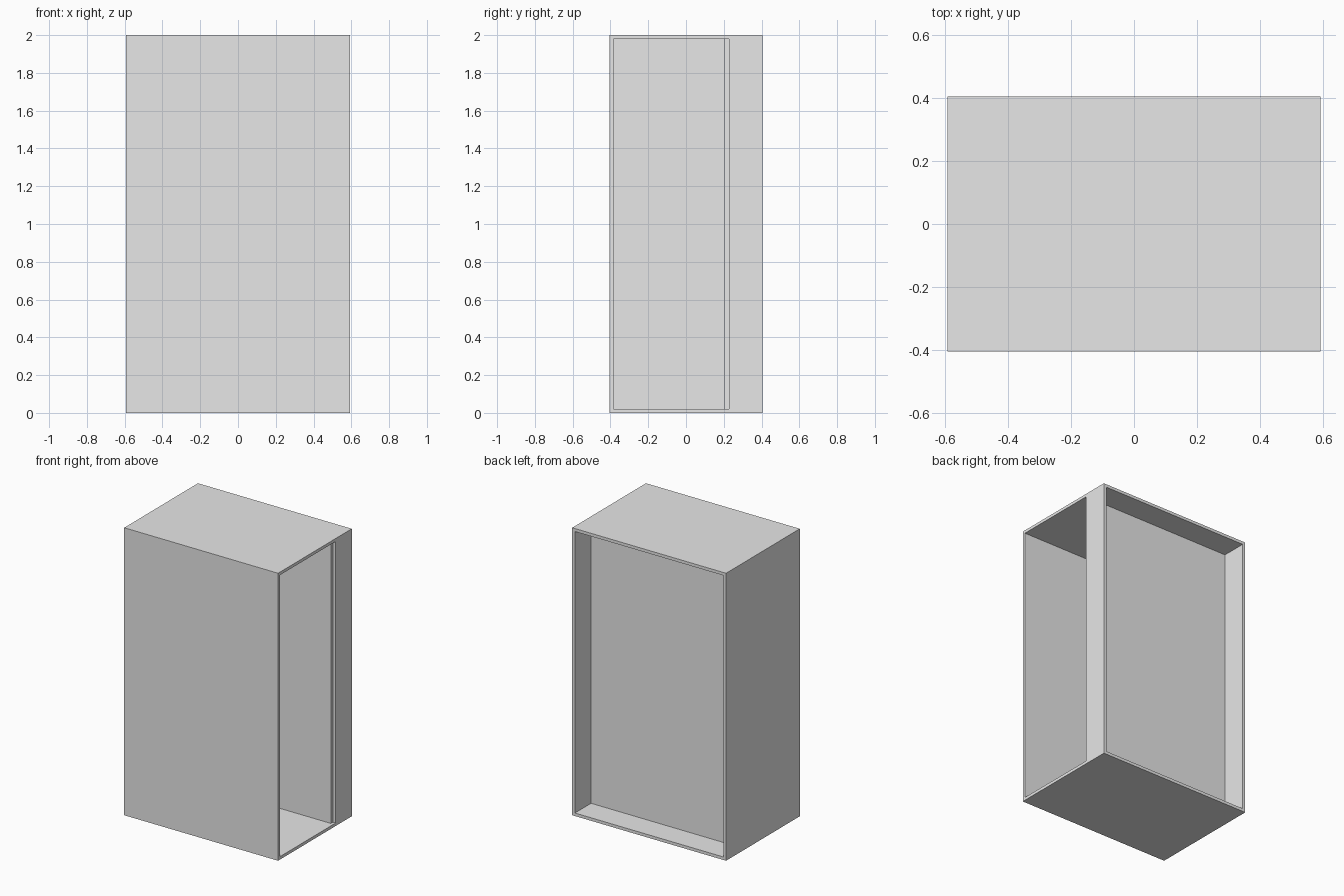
import bpy
import bmesh

if "Cube" in bpy.data.objects:
    bpy.data.objects.remove(bpy.data.objects["Cube"])

# One plain grey for the whole cabinet
grey = bpy.data.materials.new("light grey")
grey.diffuse_color = (0.8, 0.8, 0.8, 1.0)
grey.use_nodes = True
grey.node_tree.nodes["Principled BSDF"].inputs["Base Color"].default_value = grey.diffuse_color

X, Y, Z = 0.592, 0.405, 2.0   # half width, half depth, height
T = 0.021                     # board thickness


def board(name, x0, x1, y0, y1, z0, z1):
    """Flat board spanning the given limits."""
    bm = bmesh.new()
    bmesh.ops.create_cube(bm, size=1.0)
    for v in bm.verts:
        v.co.x = x0 if v.co.x < 0 else x1
        v.co.y = y0 if v.co.y < 0 else y1
        v.co.z = z0 if v.co.z < 0 else z1
    mesh = bpy.data.meshes.new(name)
    bm.to_mesh(mesh)
    bm.free()
    mesh.materials.append(grey)
    obj = bpy.data.objects.new(name, mesh)
    bpy.context.collection.objects.link(obj)
    return obj


# Top and bottom boards
board("bottom_board", -X, X, -Y, Y, 0.0, T)
board("top_board", -X, X, -Y, Y, Z - T, Z)

# Closed front and closed left side
board("front_board", -X, X, -Y, -Y + T, T, Z - T)
board("left_board", -X, -X + T, -Y + T, Y, T, Z - T)

# Right side is open at the front, closed only beside the back recess
board("right_strip", X - T, X, 0.228, Y, T, Z - T)

# Inner panel dividing the side compartment from the back recess
board("inner_panel", -X + T, X - T, 0.205, 0.228, T, Z - T)
